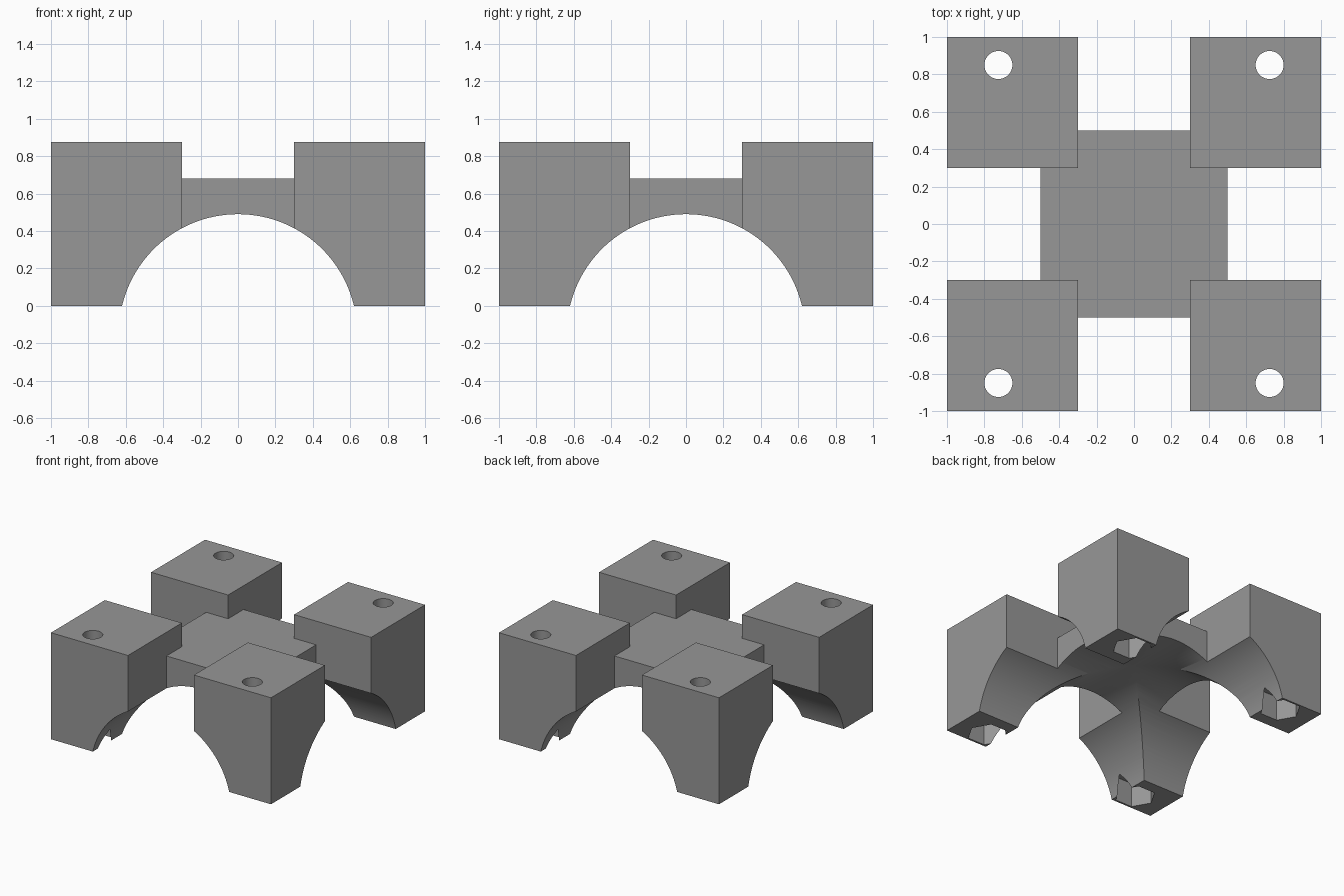
import bpy
import math

if "Cube" in bpy.data.objects:
    bpy.data.objects.remove(bpy.data.objects["Cube"])

TOP = 0.875          # height of the corner blocks
ARCH_R = 0.637       # radius of the crossing arches
ARCH_Z = -0.147      # height of the arch axis

grey = bpy.data.materials.new("grey")
grey.diffuse_color = (0.31, 0.31, 0.31, 1)
grey.use_nodes = True
grey.node_tree.nodes["Principled BSDF"].inputs["Base Color"].default_value = grey.diffuse_color


def box(name, x0, x1, y0, y1, z0, z1):
    bpy.ops.mesh.primitive_cube_add(
        size=1, location=((x0 + x1) / 2, (y0 + y1) / 2, (z0 + z1) / 2))
    ob = bpy.context.object
    ob.name = name
    ob.scale = (x1 - x0, y1 - y0, z1 - z0)
    bpy.ops.object.transform_apply(location=True, rotation=True, scale=True)
    return ob


def prism(name, sides, radius, depth, loc, rot=(0, 0, 0)):
    bpy.ops.mesh.primitive_cylinder_add(
        vertices=sides, radius=radius, depth=depth, location=loc, rotation=rot)
    ob = bpy.context.object
    ob.name = name
    bpy.ops.object.transform_apply(location=True, rotation=True, scale=True)
    return ob


def combine(target, other, operation):
    """Apply a boolean to the target and remove the helper."""
    bpy.ops.object.select_all(action='DESELECT')
    bpy.context.view_layer.objects.active = target
    target.select_set(True)
    mod = target.modifiers.new("bool", 'BOOLEAN')
    mod.operation = operation
    mod.solver = 'EXACT'
    mod.object = other
    bpy.ops.object.modifier_apply(modifier=mod.name)
    bpy.data.objects.remove(other, do_unlink=True)


# Central slab joined to four corner blocks
body = box("arched_bracket", -0.5, 0.5, -0.5, 0.5, 0, 0.68)
corners = [(sx, sy) for sx in (-1, 1) for sy in (-1, 1)]
for sx, sy in corners:
    xs = sorted((0.3 * sx, sx))
    ys = sorted((0.3 * sy, sy))
    combine(body, box("corner_block", *xs, *ys, 0, TOP), 'UNION')

# Two crossing arches below
for rot in ((math.pi / 2, 0, 0), (0, math.pi / 2, 0)):
    arch = prism("arch_cutter", 128, ARCH_R, 3, (0, 0, ARCH_Z), rot)
    combine(body, arch, 'DIFFERENCE')

# Bolt holes with hexagonal nut pockets in the feet
for sx, sy in corners:
    x, y = 0.725 * sx, 0.85 * sy
    combine(body, prism("hole_cutter", 48, 0.075, 3, (x, y, 0)), 'DIFFERENCE')
    # hexagon points lie along x
    pocket = prism("pocket_cutter", 6, 0.155, 0.4, (x, y, 0),
                   (0, 0, math.pi / 2))
    combine(body, pocket, 'DIFFERENCE')

# Finish
body.data.materials.clear()
body.data.materials.append(grey)
for poly in body.data.polygons:
    poly.material_index = 0
bpy.ops.object.select_all(action='DESELECT')
bpy.context.view_layer.objects.active = body
body.select_set(True)
bpy.ops.object.shade_smooth_by_angle(angle=math.radians(30))
